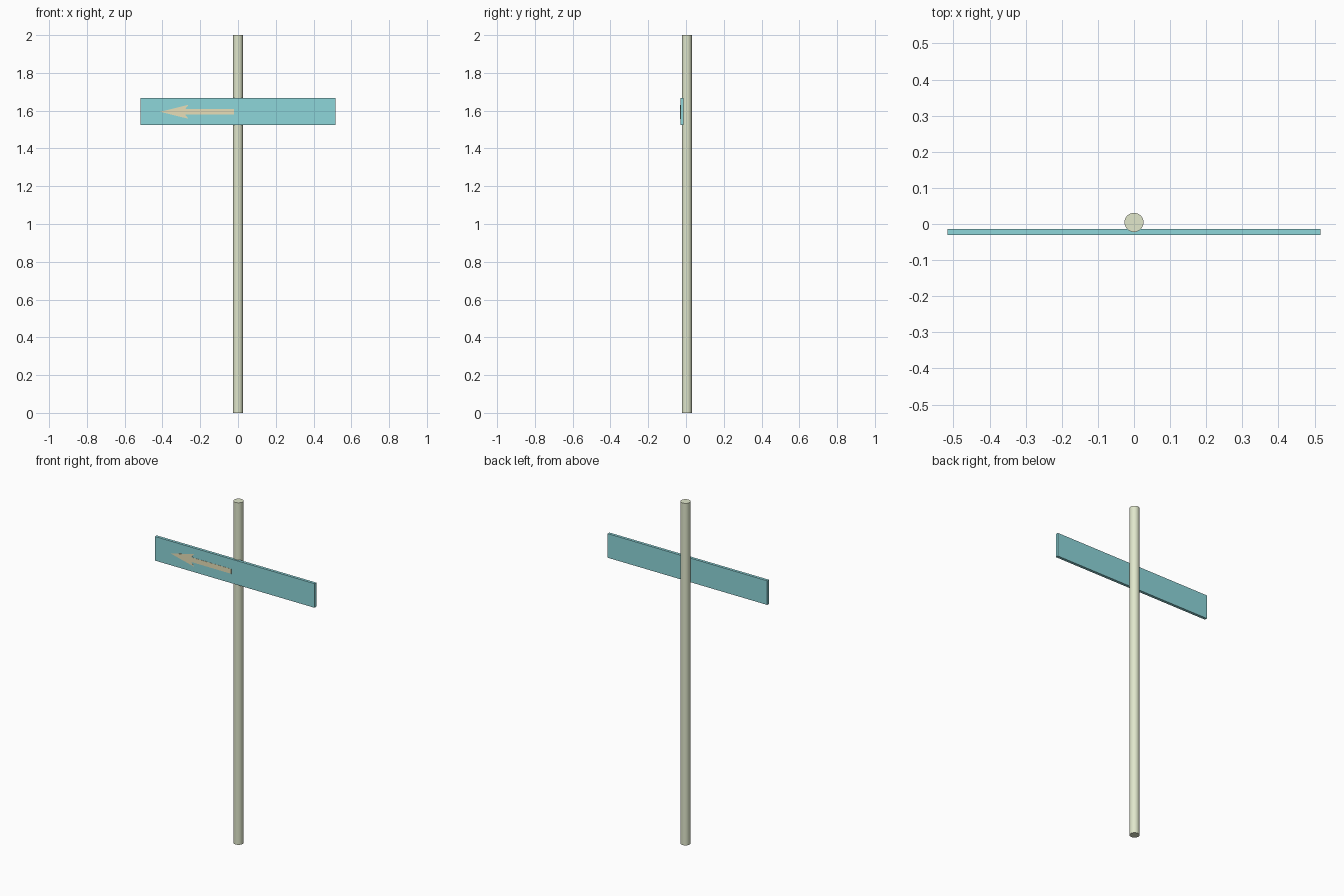
import bpy, bmesh, math

if "Cube" in bpy.data.objects:
    bpy.data.objects.remove(bpy.data.objects["Cube"])


def colour(obj, name, rgb):
    mat = bpy.data.materials.new(name)
    mat.diffuse_color = (*rgb, 1)
    mat.use_nodes = True
    mat.node_tree.nodes["Principled BSDF"].inputs["Base Color"].default_value = mat.diffuse_color
    obj.data.materials.append(mat)


def extruded_profile(name, points, y_front, y_back):
    """Solid made from an outline in x and z, extruded along y."""
    mesh = bpy.data.meshes.new(name)
    bm = bmesh.new()
    face = bm.faces.new([bm.verts.new((x, y_front, z)) for x, z in points])
    grown = bmesh.ops.extrude_face_region(bm, geom=[face], use_keep_orig=True)
    for v in grown["geom"]:
        if isinstance(v, bmesh.types.BMVert):
            v.co.y = y_back
    bmesh.ops.recalc_face_normals(bm, faces=bm.faces)
    bm.to_mesh(mesh)
    bm.free()
    obj = bpy.data.objects.new(name, mesh)
    bpy.context.collection.objects.link(obj)
    return obj


# Round pole
bpy.ops.mesh.primitive_cylinder_add(vertices=32, radius=0.0265, depth=2,
                                    location=(0, 0.0045, 1))
pole = bpy.context.object
pole.name = "pole"
bpy.ops.object.shade_smooth_by_angle(angle=math.radians(40))
colour(pole, "pale_green", (0.75, 0.80, 0.60))

# Sign board fixed to the front of the pole
board = extruded_profile("sign_board",
                         [(-0.516, 1.525), (0.516, 1.525),
                          (0.516, 1.666), (-0.516, 1.666)], -0.030, -0.0135)
colour(board, "light_blue", (0.27, 0.67, 0.70))

# Thin raised arrow pointing left, mirrored about its centre line
mid = 1.594
upper = [(-0.28, 0.014), (-0.262, 0.037)]
shaft_end = (-0.022, 0.014)
half = [shaft_end] + upper
outline = ([(x, mid + h) for x, h in half] + [(-0.413, mid)]
           + [(x, mid - h) for x, h in reversed(half)])
arrow = extruded_profile("direction_arrow", outline, -0.031, -0.029)
colour(arrow, "cream", (0.80, 0.74, 0.48))
